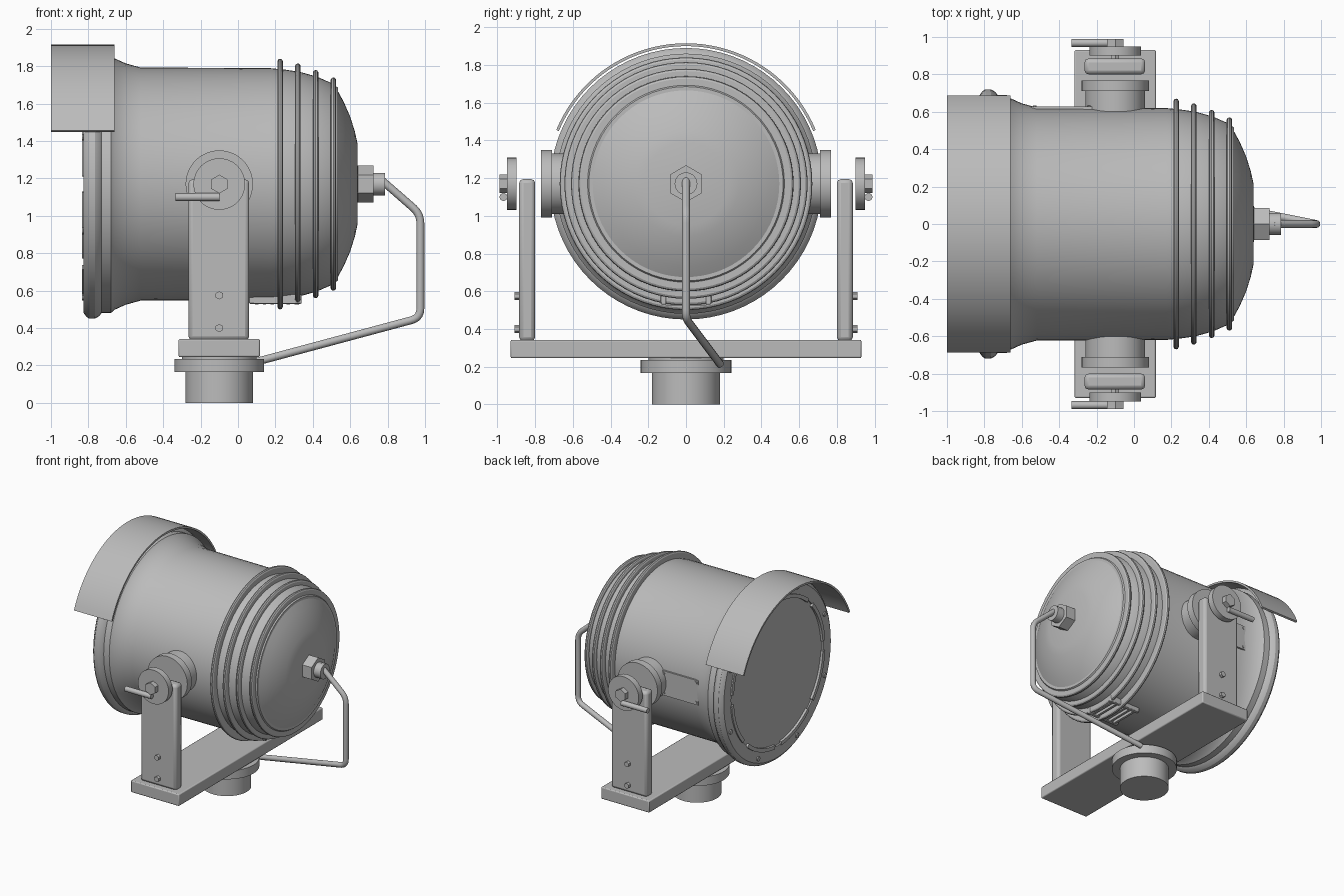
import bpy, bmesh, math
from mathutils import Vector, Matrix

if "Cube" in bpy.data.objects:
    bpy.data.objects.remove(bpy.data.objects["Cube"])

AX = 1.17      # height of the lamp axis
PX = -0.10     # x of the pivots and the mount
grey = bpy.data.materials.new("grey metal")
grey.diffuse_color = (0.5, 0.5, 0.5, 1)
grey.use_nodes = True
grey.node_tree.nodes["Principled BSDF"].inputs["Base Color"].default_value = grey.diffuse_color


def finish(name, bm, bevel=0):
    bmesh.ops.recalc_face_normals(bm, faces=bm.faces)
    me = bpy.data.meshes.new(name)
    bm.to_mesh(me)
    bm.free()
    me.materials.append(grey)
    ob = bpy.data.objects.new(name, me)
    bpy.context.collection.objects.link(ob)
    if bevel:
        m = ob.modifiers.new("bevel", 'BEVEL')
        m.width, m.segments = bevel, 2
    return ob


def lathe(name, profile, n=72, a0=0, a1=360, closed=False):
    """Spin (x, radius) points about the lamp axis; angle 0 points up."""
    bm = bmesh.new()
    full = a1 - a0 == 360
    rows = []
    for i in range(n if full else n + 1):
        a = math.radians(a0 + (a1 - a0) * i / n)
        rows.append([bm.verts.new((x, r * math.sin(a), AX + r * math.cos(a))) for x, r in profile])
    k = len(profile)
    for i in range(n):
        p, q = rows[i], rows[(i + 1) % len(rows)]
        for j in range(k if closed else k - 1):
            bm.faces.new((p[j], p[(j + 1) % k], q[(j + 1) % k], q[j]))
    if closed and not full:
        bm.faces.new(rows[0])
        bm.faces.new(rows[-1])
    bmesh.ops.remove_doubles(bm, verts=bm.verts, dist=1e-5)
    return finish(name, bm)


def rod(name, p, q, r, n=48, bevel=0):
    p, q = Vector(p), Vector(q)
    bm = bmesh.new()
    rot = (q - p).to_track_quat('Z', 'Y').to_matrix().to_4x4()
    bmesh.ops.create_cone(bm, cap_ends=True, segments=n, radius1=r, radius2=r, depth=(q - p).length,
                          matrix=Matrix.Translation((p + q) / 2) @ rot)
    return finish(name, bm, bevel)


def box(name, lo, hi, bevel=0):
    bm = bmesh.new()
    bmesh.ops.create_cube(bm, size=1)
    for v in bm.verts:
        v.co = [(a + b) / 2 + c * abs(b - a) for a, b, c in zip(lo, hi, v.co)]
    return finish(name, bm, bevel)


# Lamp housing with flared front
lathe("housing", [(-0.74, 0.0), (-0.74, 0.69), (-0.68, 0.69), (-0.66, 0.672), (-0.60, 0.645),
                  (-0.52, 0.623), (0.17, 0.62), (0.25, 0.612), (0.33, 0.60), (0.42, 0.575),
                  (0.50, 0.54), (0.535, 0.515), (0.535, 0.0)])
lathe("rear_dome", [(0.52, 0.495), (0.535, 0.495), (0.565, 0.44), (0.60, 0.36), (0.625, 0.28),
                    (0.638, 0.22), (0.642, 0.0)])

# Cooling fins with rounded edges
for i, (x, r) in enumerate([(0.225, 0.67), (0.32, 0.645), (0.415, 0.61), (0.51, 0.57)]):
    lathe(f"fin_{i}", [(x - 0.015, r - 0.09), (x - 0.015, r - 0.013), (x - 0.009, r - 0.003), (x, r),
                       (x + 0.009, r - 0.003), (x + 0.015, r - 0.013), (x + 0.015, r - 0.09)])

# Front rim, lens and retaining clips
lathe("front_rim", [(-0.80, 0.59), (-0.825, 0.595), (-0.825, 0.69), (-0.81, 0.71), (-0.795, 0.72),
                    (-0.765, 0.72), (-0.74, 0.705), (-0.73, 0.69), (-0.73, 0.59)], closed=True)
lathe("lens", [(-0.815, 0.0), (-0.815, 0.60), (-0.76, 0.60)])
for i in range(8):
    a = i * 45
    lathe(f"lens_clip_{i}", [(-0.835, 0.575), (-0.835, 0.605), (-0.81, 0.605), (-0.81, 0.575)],
          8, a + 4, a + 41, True)
    b = math.radians(a + 22.5)
    y, z = 0.655 * math.sin(b), AX + 0.655 * math.cos(b)
    rod(f"rim_bolt_{i}", (-0.835, y, z), (-0.80, y, z), 0.018, 12)

# Sun visor
lathe("visor", [(-1.0, 0.73), (-1.0, 0.745), (-0.66, 0.745), (-0.66, 0.73)], 40, -67.5, 67.5, True)

# Base mount and crossbar
for name, r, z0, z1 in [("base_post", 0.18, 0, 0.17), ("base_flange", 0.24, 0.165, 0.235),
                        ("base_neck", 0.20, 0.23, 0.25)]:
    rod(name, (PX, 0, z0), (PX, 0, z1), r, 64)
box("crossbar", (-0.318, -0.93, 0.245), (0.117, 0.93, 0.342), 0.008)

# Yoke arms, pivots and locking levers on both sides
for s, side in [(-1, "front"), (1, "rear")]:
    def along(name, y0, y1, r, n=48, x=PX, z=AX):
        return rod(f"{side}_{name}", (x, s * y0, z), (x, s * y1, z), r, n)
    along("pivot_boss", 0.55, 0.715, 0.16)
    along("pivot_flange", 0.71, 0.768, 0.18)
    along("pivot_knob", 0.90, 0.95, 0.138)
    along("pivot_nut", 0.945, 0.99, 0.05, 6)
    box(f"{side}_yoke_arm", (-0.265, s * 0.80, 0.335), (0.06, s * 0.885, 1.195), 0.022)
    rod(f"{side}_lever", (-0.335, s * 0.968, 1.10), (PX, s * 0.968, 1.10), 0.021, 16)
    for i, z in enumerate((0.40, 0.575)):
        along(f"arm_bolt_{i}", 0.88, 0.91, 0.022, 6, PX, z)

# Data plate with screws on the rear side
box("data_plate", (-0.55, 0.60, 1.07), (-0.22, 0.628, 1.27))
for x in (-0.53, -0.24):
    for z in (1.09, 1.25):
        rod("plate_screw", (x, 0.62, z), (x, 0.633, z), 0.01, 8)

# Slotted vent under the housing
for y in (-0.12, 0.12):
    box("vent_rail", (0.06, y - 0.014, 0.53), (0.34, y + 0.014, 0.58), 0.005)
for i in range(6):
    x = 0.10 + i * 0.042
    box("vent_slat", (x - 0.009, -0.11, 0.525), (x + 0.009, 0.11, 0.57))

# Cable gland and cable
rod("gland_nut", (0.62, 0, AX), (0.725, 0, AX), 0.098, 6)
rod("gland_sleeve", (0.72, 0, AX), (0.785, 0, AX), 0.06, 32)
corners = [Vector(p) for p in [(0.74, 0, 1.215), (0.975, 0, 1.01), (0.975, 0, 0.455), (0.08, 0.18, 0.215)]]
path = [corners[0]]
for a, b, c in zip(corners, corners[1:], corners[2:]):
    p, q = b + (a - b).normalized() * 0.05, b + (c - b).normalized() * 0.05
    for i in range(6):
        t = i / 5
        path.append(p * (1 - t) ** 2 + b * 2 * t * (1 - t) + q * t * t)
path.append(corners[-1])
cu = bpy.data.curves.new("cable", 'CURVE')
cu.dimensions, cu.bevel_depth, cu.bevel_resolution, cu.use_fill_caps = '3D', 0.021, 4, True
sp = cu.splines.new('POLY')
sp.points.add(len(path) - 1)
for pt, v in zip(sp.points, path):
    pt.co = (*v, 1)
cu.materials.append(grey)
bpy.context.collection.objects.link(bpy.data.objects.new("cable", cu))

# Smooth shading with sharp edges kept
meshes = [o for o in bpy.context.scene.objects if o.type == 'MESH']
for o in meshes:
    o.select_set(True)
bpy.context.view_layer.objects.active = meshes[0]
bpy.ops.object.shade_smooth_by_angle(angle=math.radians(30))
